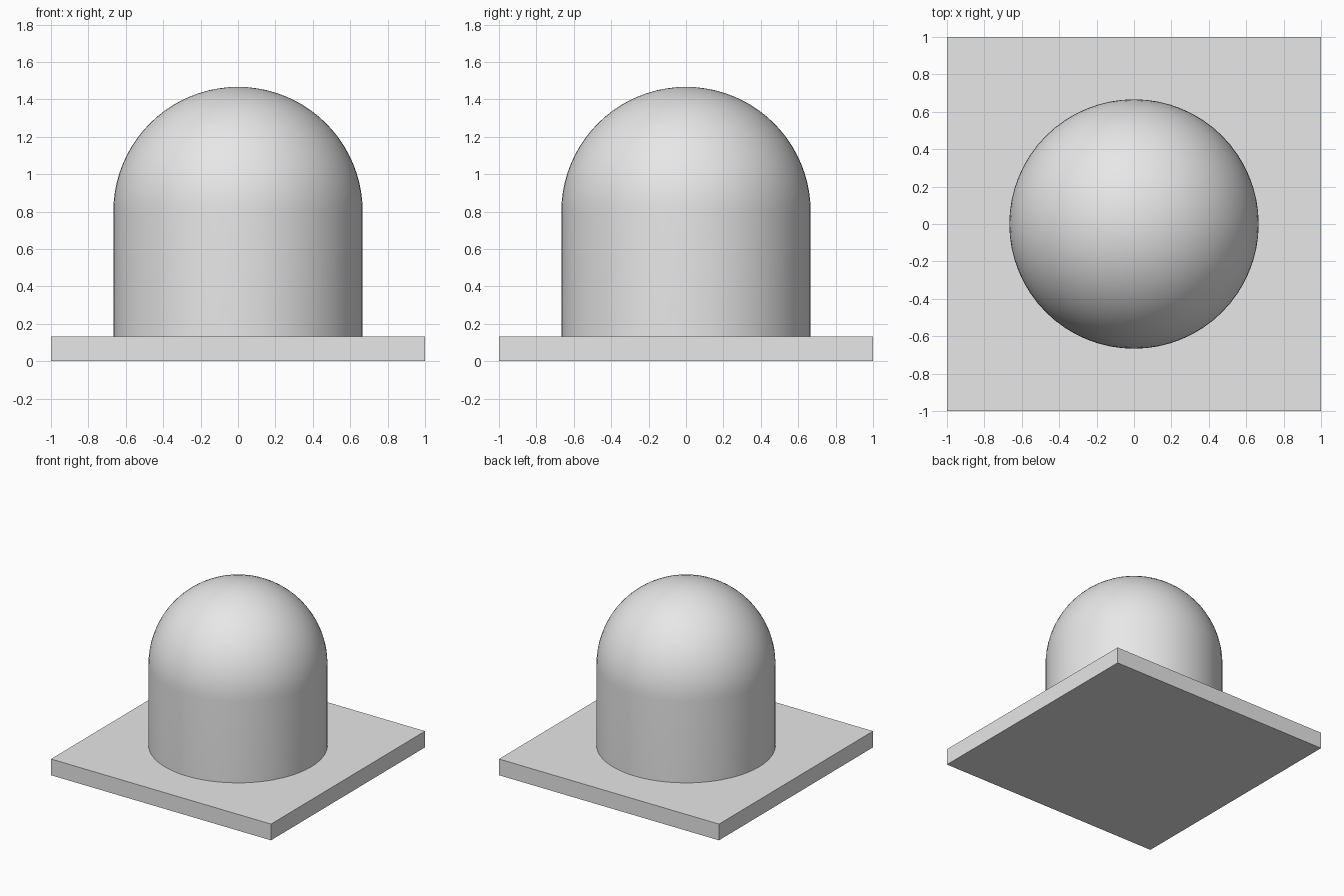
import bpy
import bmesh
import math
from mathutils import Matrix, Vector

default_cube = bpy.data.objects.get("Cube")
if default_cube:
    bpy.data.objects.remove(default_cube, do_unlink=True)

UNIT = 2 / 15
BASE_TOP = UNIT
RADIUS = 5 * UNIT
DOME_START = 6 * UNIT
SEGMENTS = 64
RINGS = 20

# Single neutral colour
grey = bpy.data.materials.new("light_grey")
grey.use_nodes = True
colour = (0.8, 0.8, 0.8, 1)
grey.diffuse_color = colour
grey.node_tree.nodes["Principled BSDF"].inputs["Base Color"].default_value = colour


def add_object(name, bm):
    bmesh.ops.recalc_face_normals(bm, faces=bm.faces)
    mesh = bpy.data.meshes.new(name)
    bm.to_mesh(mesh)
    bm.free()
    mesh.materials.append(grey)
    obj = bpy.data.objects.new(name, mesh)
    bpy.context.collection.objects.link(obj)
    return obj


# Square base plate
bm = bmesh.new()
bmesh.ops.create_cube(bm, size=1, matrix=Matrix.Translation((0, 0, BASE_TOP / 2))
                      @ Matrix.Diagonal((2, 2, BASE_TOP, 1)))
add_object("base_plate", bm)

# Round column flowing into a half-sphere dome, revolved from one profile
bm = bmesh.new()
profile = [Vector((RADIUS, 0, BASE_TOP))]
for i in range(RINGS + 1):
    angle = math.pi / 2 * i / RINGS
    profile.append(Vector((RADIUS * math.cos(angle), 0,
                           DOME_START + RADIUS * math.sin(angle))))
verts = [bm.verts.new(p) for p in profile]
edges = [bm.edges.new(pair) for pair in zip(verts, verts[1:])]
bmesh.ops.spin(bm, geom=verts + edges, cent=(0, 0, 0), axis=(0, 0, 1),
               angle=math.tau, steps=SEGMENTS, use_duplicate=False)
bmesh.ops.remove_doubles(bm, verts=bm.verts, dist=0.0001)
column = add_object("domed_column", bm)

# Smooth shading on the column
bpy.ops.object.select_all(action='DESELECT')
column.select_set(True)
bpy.context.view_layer.objects.active = column
bpy.ops.object.shade_smooth_by_angle(angle=math.radians(30))
